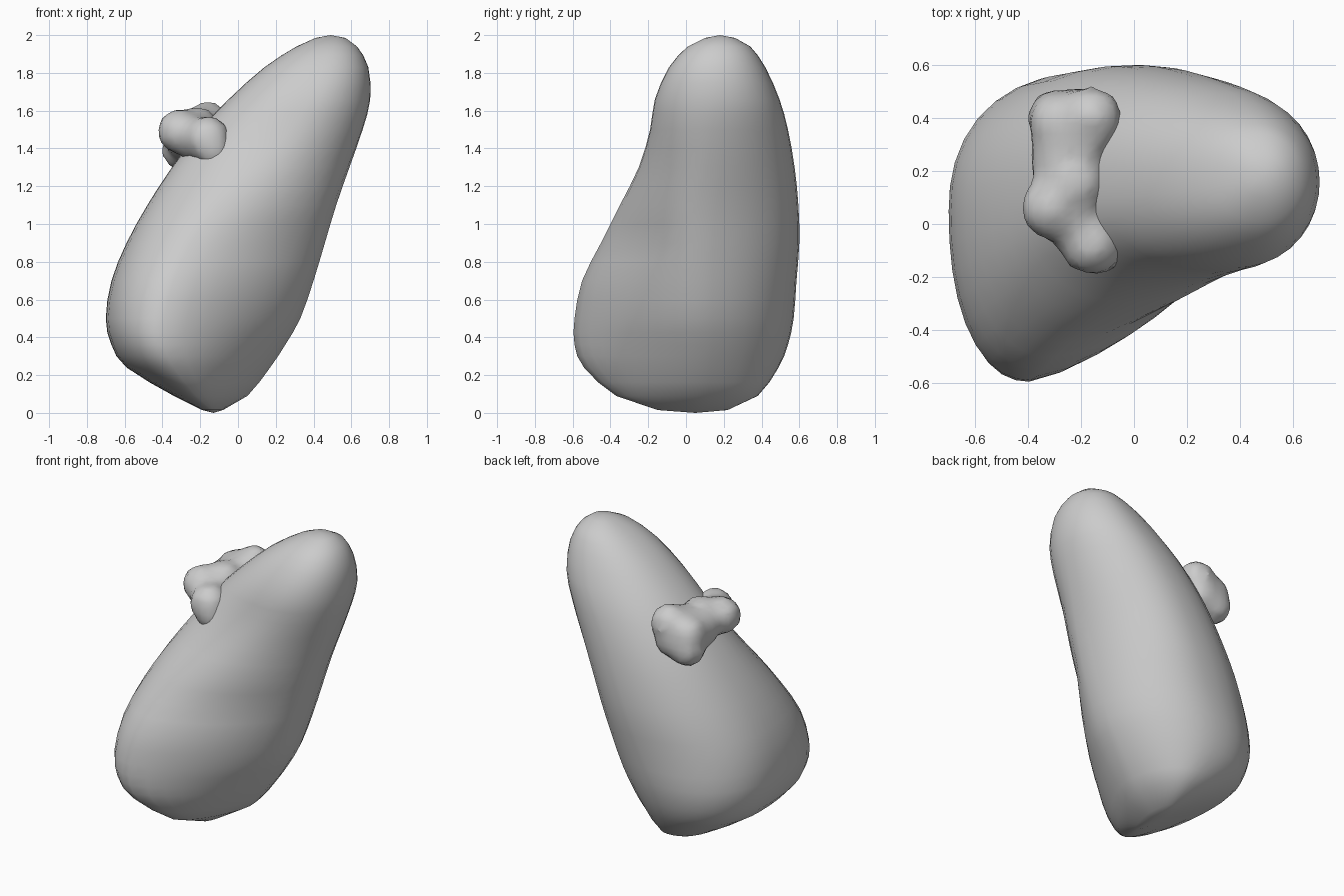
import bpy, bmesh
from math import cos, sin, pi
from mathutils import Matrix

if "Cube" in bpy.data.objects:
    bpy.data.objects.remove(bpy.data.objects["Cube"])

SEG = 36
# Boulder sections: z, left x, right x, front y, back y, x of front ridge, x of back, y of sides
SECTIONS = [
    (0.015, -0.19, -0.08, -0.15, 0.22, -0.14, -0.13, 0.05),
    (0.09, -0.34, 0.05, -0.37, 0.38, -0.22, -0.13, 0.06),
    (0.24, -0.59, 0.17, -0.54, 0.49, -0.34, -0.19, 0.06),
    (0.36, -0.67, 0.25, -0.59, 0.54, -0.39, -0.20, 0.06),
    (0.50, -0.70, 0.33, -0.59, 0.57, -0.39, -0.17, 0.05),
    (0.70, -0.67, 0.40, -0.55, 0.585, -0.34, -0.08, 0.05),
    (0.90, -0.59, 0.46, -0.45, 0.60, -0.25, 0.00, 0.05),
    (1.10, -0.48, 0.52, -0.35, 0.595, -0.10, 0.08, 0.07),
    (1.30, -0.35, 0.59, -0.25, 0.575, 0.10, 0.16, 0.11),
    (1.50, -0.20, 0.66, -0.19, 0.54, 0.28, 0.27, 0.14),
    (1.66, -0.05, 0.70, -0.165, 0.495, 0.38, 0.37, 0.16),
    (1.83, 0.14, 0.69, -0.09, 0.42, 0.45, 0.44, 0.16),
    (1.94, 0.31, 0.63, 0.01, 0.34, 0.48, 0.48, 0.17),
    (1.985, 0.41, 0.57, 0.10, 0.26, 0.49, 0.49, 0.18),
]


def finish(name, bm):
    bmesh.ops.recalc_face_normals(bm, faces=bm.faces)
    for f in bm.faces:
        f.smooth = True
    mesh = bpy.data.meshes.new(name)
    bm.to_mesh(mesh)
    bm.free()
    obj = bpy.data.objects.new(name, mesh)
    bpy.context.collection.objects.link(obj)
    return obj


def halfway(k):
    """Rounded in-between section after section k."""
    n = len(SECTIONS) - 1
    quad = [SECTIONS[min(n, max(0, k + d))] for d in (-1, 0, 1, 2)]
    return tuple((9 * (b + c) - a - d) / 16 for a, b, c, d in zip(*quad))


# Leaning boulder: four superellipse quadrants per section, lofted
rows = []
for k, sec in enumerate(SECTIONS):
    rows.append(sec)
    if 0 < k < len(SECTIONS) - 2:
        rows.append(halfway(k))
bm = bmesh.new()
rings = []
for z, xl, xr, yf, yb, fx, bx, sy in rows:
    blend = min(1, max(0, (z - 0.9) / 0.6))
    ring = []
    for i in range(SEG):
        c, s = cos(2 * pi * i / SEG), sin(2 * pi * i / SEG)
        if c > 0 and s < 0:
            p = 1.45 + 0.65 * blend      # flattened front right face
        else:
            p = 2.25 if c < 0 else 2.05
        r = (abs(c) ** p + abs(s) ** p) ** (-1 / p)
        mid = bx if s > 0 else fx
        # ease the front/back centre shift into the side points
        x = mid + c * r * ((xr - mid) if c > 0 else (mid - xl))
        y = sy + s * r * ((yb - sy) if s > 0 else (sy - yf))
        ring.append(bm.verts.new((x, y, z)))
    rings.append(ring)
for a, b in zip(rings, rings[1:]):
    for i in range(SEG):
        j = (i + 1) % SEG
        bm.faces.new((a[i], a[j], b[j], b[i]))
for ring, tip in ((rings[0], (-0.13, 0.05, 0)), (rings[-1], (0.49, 0.18, 2))):
    pole = bm.verts.new(tip)
    for i in range(SEG):
        bm.faces.new((ring[i], ring[(i + 1) % SEG], pole))
finish("boulder", bm)

# Lumpy growth clinging to the left slope
LUMPS = [
    (-0.16, -0.07, 1.45, 0.13), (-0.13, -0.10, 1.39, 0.10),
    (-0.31, 0.06, 1.49, 0.125), (-0.22, 0.03, 1.45, 0.13),
    (-0.22, 0.16, 1.50, 0.13), (-0.26, 0.25, 1.46, 0.14),
    (-0.20, 0.31, 1.50, 0.125), (-0.16, 0.40, 1.53, 0.125),
    (-0.29, 0.40, 1.39, 0.12), (-0.28, 0.38, 1.48, 0.125),
    (-0.19, 0.40, 1.43, 0.125), (-0.25, 0.31, 1.40, 0.11),
]
bm = bmesh.new()
for x, y, z, r in LUMPS:
    bmesh.ops.create_icosphere(bm, subdivisions=2, radius=r,
                               matrix=Matrix.Translation((x, y, z)))
growth = finish("lumpy_growth", bm)
remesh = growth.modifiers.new("merge", 'REMESH')
remesh.mode = 'VOXEL'
remesh.voxel_size = 0.04
remesh.use_smooth_shade = True
smooth = growth.modifiers.new("soften", 'SMOOTH')
smooth.factor = 0.5
smooth.iterations = 3
